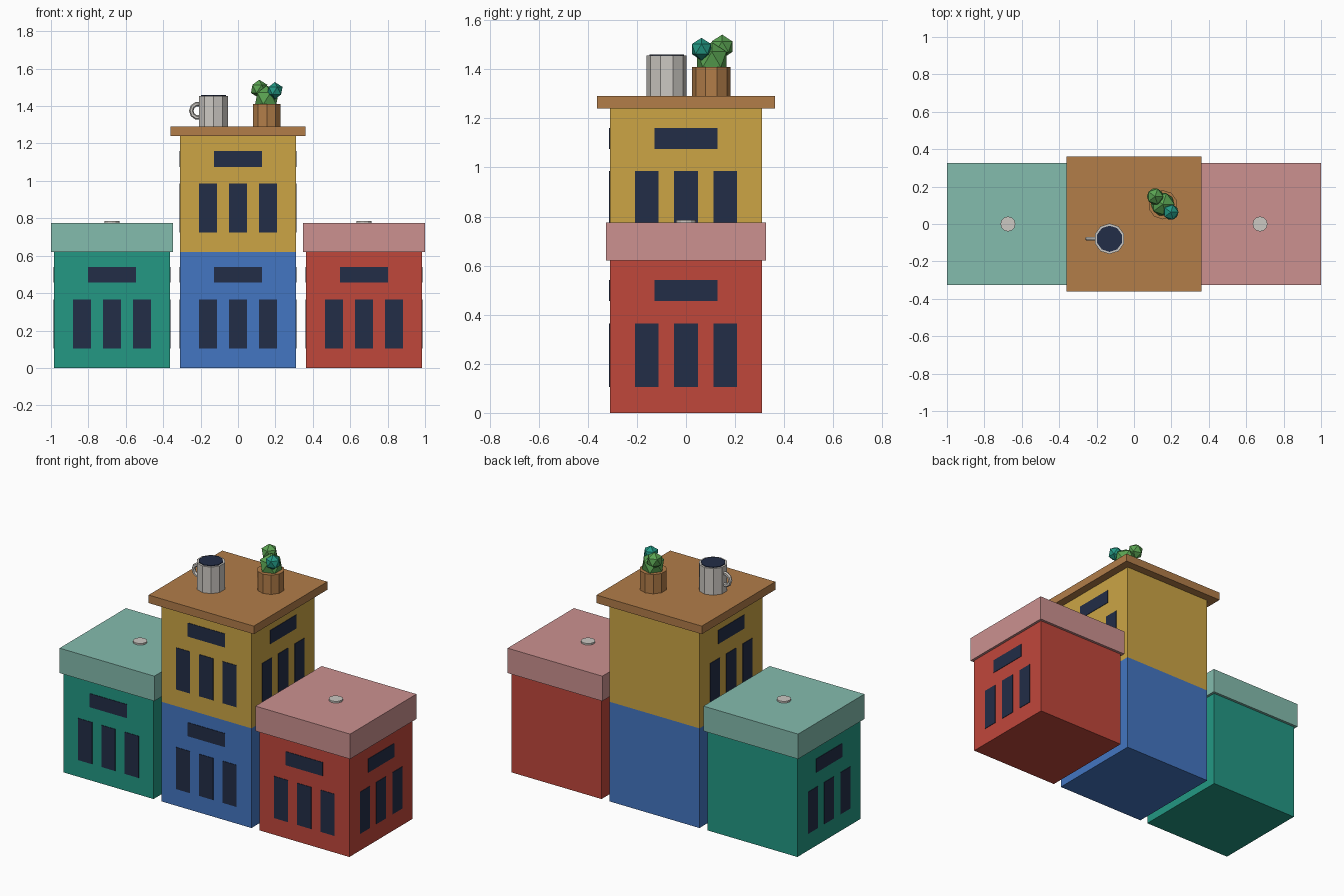
import bpy, math

if "Cube" in bpy.data.objects:
    bpy.data.objects.remove(bpy.data.objects["Cube"])

def mat(name, r, g, b):
    lin = lambda c: c / 12.92 if c <= 0.04045 else ((c + 0.055) / 1.055) ** 2.4
    m = bpy.data.materials.new(name)
    m.diffuse_color = (lin(r / 255), lin(g / 255), lin(b / 255), 1)
    m.use_nodes = True
    m.node_tree.nodes["Principled BSDF"].inputs["Base Color"].default_value = m.diffuse_color
    return m

TEAL = mat("teal", 35, 152, 132)
MINT = mat("pale mint", 132, 188, 174)
RED = mat("red", 192, 71, 59)
PINK = mat("dusty pink", 204, 145, 144)
BLUE = mat("blue", 67, 118, 194)
YELLOW = mat("mustard", 204, 165, 69)
WOOD = mat("wood", 178, 125, 73)
NAVY = mat("dark navy", 34, 45, 71)
GREY = mat("light grey", 204, 200, 194)
LEAF = mat("leaf green", 90, 163, 82)

def finish(name, m):
    o = bpy.context.object
    o.name = name
    o.data.materials.append(m)
    return o

def box(name, m, loc, size):
    bpy.ops.mesh.primitive_cube_add(size=1, location=loc)
    o = finish(name, m)
    o.scale = size
    return o

def cyl(name, m, x, y, z0, z1, r, n):
    bpy.ops.mesh.primitive_cylinder_add(vertices=n, radius=r, depth=z1 - z0,
                                        location=(x, y, (z0 + z1) / 2))
    return finish(name, m)

def ball(name, m, loc, r):
    bpy.ops.mesh.primitive_ico_sphere_add(subdivisions=1, radius=r, location=loc)
    return finish(name, m)

S = 0.62    # crate side
T = 0.006   # slot plate thickness, half sunk into the wall

def crate(name, m, x, z):
    box(name + "_crate", m, (x, 0, z + S / 2), (S, S, S))
    # slots: (offset along the wall, height, width, tall) on front, right and left
    slots = [(d, 0.235, 0.096, 0.26) for d in (-0.16, 0, 0.16)] + [(0, 0.498, 0.256, 0.085)]
    for d, h, w, t in slots:
        box(name + "_front_slot", NAVY, (x + d, -S / 2, z + h), (w, T, t))
        for s in (-1, 1):
            box(name + "_side_slot", NAVY, (x + s * S / 2, d, z + h), (T, w, t))

# crates
crate("left", TEAL, -0.674, 0)
crate("lower_middle", BLUE, 0, 0)
crate("upper_middle", YELLOW, 0, S)
crate("right", RED, 0.674, 0)

# side lids with flat knobs
for name, m, x in (("left", MINT, -0.674), ("right", PINK, 0.674)):
    box(name + "_lid", m, (x, 0, 0.6975), (0.652, 0.652, 0.155))
    cyl(name + "_lid_knob", GREY, x, 0, 0.765, 0.785, 0.04, 12)

# table top
box("table_top", WOOD, (0, 0, 1.265), (0.724, 0.724, 0.05))

# mug with handle and drink
cyl("mug", GREY, -0.131, -0.079, 1.29, 1.455, 0.082, 10)
cyl("drink", NAVY, -0.131, -0.079, 1.45, 1.459, 0.07, 10)
bpy.ops.mesh.primitive_torus_add(major_segments=10, minor_segments=6, major_radius=0.037,
                                 minor_radius=0.012, location=(-0.213, -0.079, 1.375),
                                 rotation=(math.pi / 2, 0, 0))
finish("mug_handle", GREY)

# potted plant
cyl("plant_pot", WOOD, 0.154, 0.103, 1.29, 1.41, 0.078, 10)
ball("plant_body", LEAF, (0.154, 0.105, 1.44), 0.07)
ball("plant_bud_green", LEAF, (0.113, 0.147, 1.492), 0.049)
ball("plant_bud_teal", TEAL, (0.197, 0.063, 1.482), 0.046)
